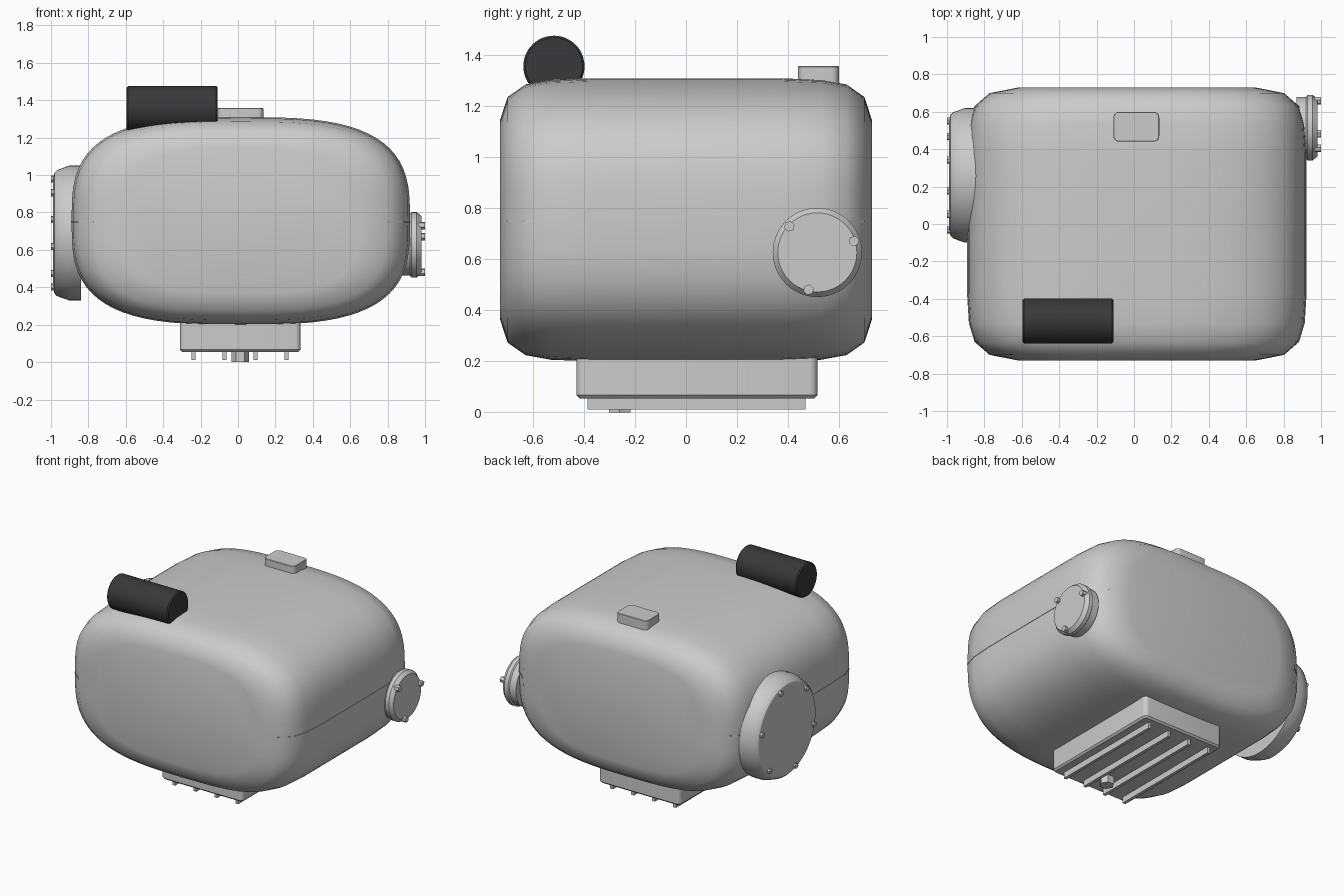
import bpy, bmesh, math
from mathutils import Vector

if "Cube" in bpy.data.objects:
    bpy.data.objects.remove(bpy.data.objects["Cube"])

CX, CZ, HX, HZ, POWER = 0.015, 0.755, 0.905, 0.555, 3.1
# half of the length profile: (y, scale of cross-section)
ENDS = [(0.73, 0.70), (0.70, 0.867), (0.63, 0.956), (0.53, 0.989), (0.37, 1.0)]


def finish(bm, name, angle=None):
    bmesh.ops.recalc_face_normals(bm, faces=bm.faces)
    me = bpy.data.meshes.new(name)
    bm.to_mesh(me)
    bm.free()
    ob = bpy.data.objects.new(name, me)
    bpy.context.collection.objects.link(ob)
    if angle:
        bpy.ops.object.select_all(action='DESELECT')
        ob.select_set(True)
        bpy.context.view_layer.objects.active = ob
        bpy.ops.object.shade_smooth_by_angle(angle=math.radians(angle))
    return ob


def loft(name, rings, angle=None):
    bm = bmesh.new()
    loops = [[bm.verts.new(p) for p in ring] for ring in rings]
    for a, b in zip(loops, loops[1:]):
        for i in range(len(a)):
            j = (i + 1) % len(a)
            bm.faces.new((a[i], a[j], b[j], b[i]))
    bm.faces.new(loops[0])
    bm.faces.new(loops[-1])
    return finish(bm, name, angle)


def lathe_x(name, y, z, profile, n=48, phase=0.0, angle=25):
    turn = [phase + math.tau * i / n for i in range(n)]
    return loft(name, [[(x, y + r * math.cos(t), z + r * math.sin(t)) for t in turn]
                       for x, r in profile], angle)


def rounded_box(name, lo, hi, radius, edge=0.0, edge_low=True):
    # rounded outline in plan, with an optional chamfer on one end
    def outline(z, inset):
        pts = []
        r = max(radius - inset, 0.001)
        for q, (sx, sy) in enumerate([(1, 1), (0, 1), (0, 0), (1, 0)]):
            cx = hi[0] - radius if sx else lo[0] + radius
            cy = hi[1] - radius if sy else lo[1] + radius
            for k in range(6):
                t = math.pi / 2 * (q + k / 5)
                pts.append((cx + r * math.cos(t), cy + r * math.sin(t), z))
        return pts
    if edge_low:
        rings = [outline(lo[2], edge), outline(lo[2] + edge, 0), outline(hi[2], 0)]
    else:
        rings = [outline(lo[2], 0), outline(hi[2] - edge, 0), outline(hi[2], edge)]
    return loft(name, rings, 30)


def superellipse(y, s, n=72):
    pts = []
    for i in range(n):
        t = math.tau * i / n
        c, d = math.cos(t), math.sin(t)
        pts.append((CX + s * HX * math.copysign(abs(c) ** (2 / POWER), c), y,
                    CZ + s * HZ * math.copysign(abs(d) ** (2 / POWER), d)))
    return pts


# Main housing
stations = [(-y, s) for y, s in ENDS] + [(0, 1.0)] + ENDS[::-1]
housing = loft("housing", [superellipse(y, s) for y, s in stations])
for p in housing.data.polygons:
    p.use_smooth = True

# Seam around the middle of the housing
plan = [(y, s) for y, s in stations if abs(y) < 0.72]
right = [(CX + s * HX + 0.003, y) for y, s in plan]
left = [(CX - s * HX - 0.003, y) for y, s in plan[::-1]]
loft("seam", [[(x, y, z) for x, y in right + left] for z in (0.746, 0.753)])

# Large side cover with six bolts
lathe_x("large_cover", 0.26, 0.69,
        [(-0.84, 0.36), (-0.903, 0.36), (-0.968, 0.337), (-0.982, 0.322), (-0.988, 0.29)], 64, angle=32)
for i in range(6):
    t = math.radians(14 + 60 * i)
    lathe_x("large_cover_bolt", 0.26 + 0.3 * math.cos(t), 0.69 + 0.3 * math.sin(t),
            [(-0.96, 0.02), (-1.0, 0.02)], 6, t)

# Small side cover with three bolts
lathe_x("small_cover", 0.515, 0.627,
        [(0.87, 0.165), (0.92, 0.165), (0.928, 0.175), (0.955, 0.175), (0.98, 0.155)])
for i in range(3):
    t = math.radians(17 + 120 * i)
    lathe_x("small_cover_bolt", 0.515 + 0.15 * math.cos(t), 0.627 + 0.15 * math.sin(t),
            [(0.95, 0.021), (1.0, 0.021)], 6, t)

# Lower sump, cooling fins and hex drain plug
rounded_box("sump", (-0.31, -0.43, 0.055), (0.335, 0.515, 0.3), 0.03, 0.012)
for i in range(4):
    x = -0.238 + 0.166 * i
    bpy.ops.mesh.primitive_cube_add(size=1, location=(x, 0.042, 0.036))
    fin = bpy.context.object
    fin.name = "cooling_fin"
    fin.scale = (0.022, 0.855, 0.048)
hexagon = [(0.012 + 0.048 * math.cos(math.tau * i / 6),
            -0.26 + 0.048 * math.sin(math.tau * i / 6)) for i in range(6)]
loft("drain_plug", [[(x, y, z) for x, y in hexagon] for z in (0.0, 0.07)])

# Top breather block
rounded_box("breather", (-0.11, 0.44, 1.25), (0.135, 0.6, 1.358), 0.03, 0.003, False)

# Dark starter motor lying across the top
motor = lathe_x("motor", -0.518, 1.357,
                [(-0.595, 0.112), (-0.587, 0.12), (-0.118, 0.12), (-0.11, 0.112)], 48, angle=30)
dark = bpy.data.materials.new("dark")
dark.diffuse_color = (0.04, 0.04, 0.043, 1)
dark.use_nodes = True
dark.node_tree.nodes["Principled BSDF"].inputs["Base Color"].default_value = dark.diffuse_color
motor.data.materials.append(dark)
